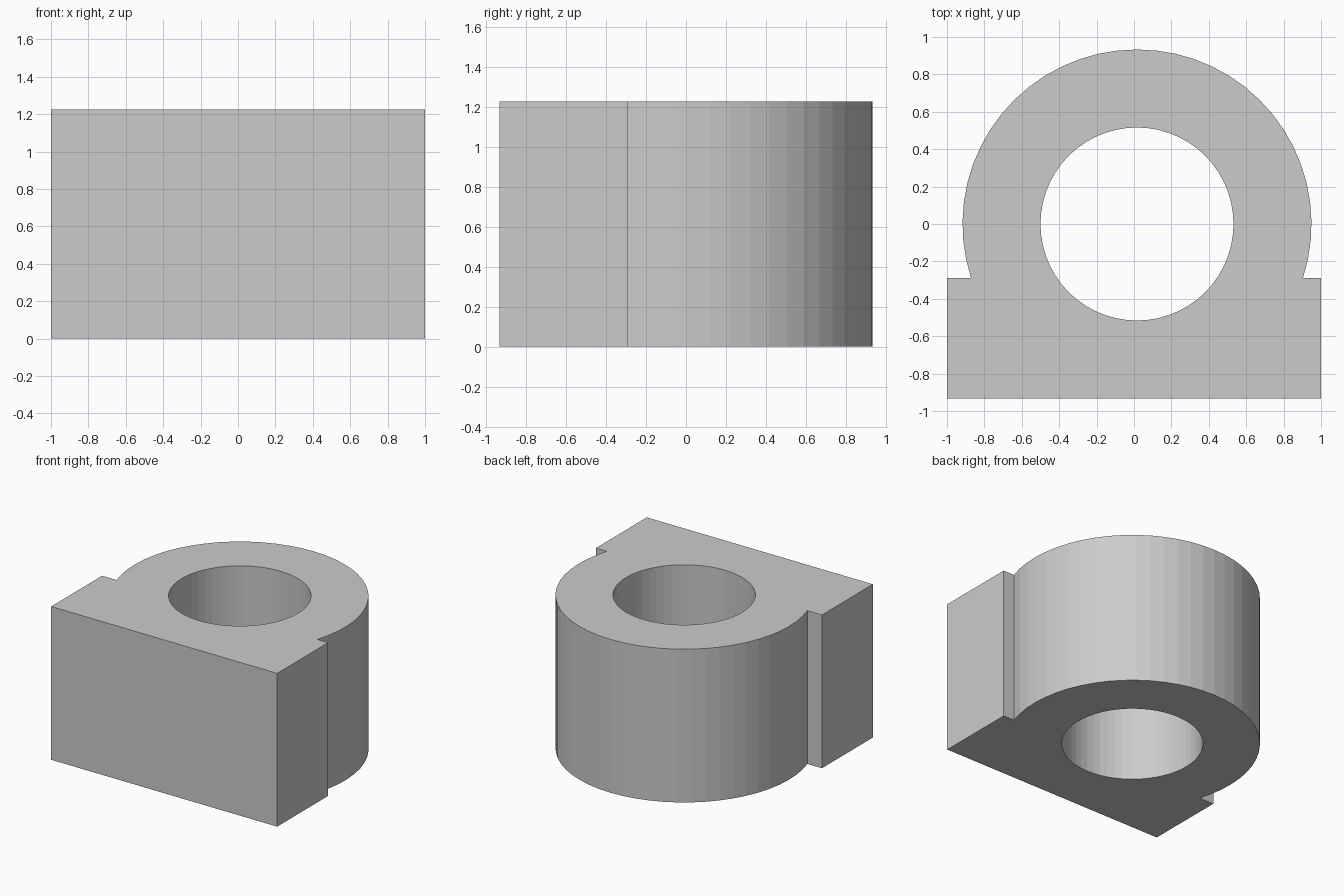
import bpy, bmesh
from math import asin, cos, sin, pi

if "Cube" in bpy.data.objects:
    bpy.data.objects.remove(bpy.data.objects["Cube"])

HEIGHT = 1.226
CX, R_OUT, R_HOLE = 0.016, 0.933, 0.516   # ring centre x and radii
Y_STEP, Y_FRONT = -0.29, -0.933           # foot block back and front


def arc(radius, start, end, steps):
    """Points along an arc about the bore axis, both ends included."""
    return [(CX + radius * cos(start + (end - start) * i / steps),
             radius * sin(start + (end - start) * i / steps))
            for i in range(steps + 1)]


def add_loop(bm, points):
    verts = [bm.verts.new((x, y, 0)) for x, y in points]
    return [bm.edges.new((v, verts[(i + 1) % len(verts)]))
            for i, v in enumerate(verts)]


# Outline: rounded housing running into the wider rectangular foot
join = asin(Y_STEP / R_OUT)
outline = arc(R_OUT, join, pi - join, 34) + [
    (-1, Y_STEP), (-1, Y_FRONT), (1, Y_FRONT), (1, Y_STEP)]
# Round bore
bore = arc(R_HOLE, 0, 2 * pi, 56)[:-1]

# Fill the profile around the bore and extrude it upwards
bm = bmesh.new()
edges = add_loop(bm, outline) + add_loop(bm, bore)
bmesh.ops.triangle_fill(bm, edges=edges, use_beauty=True, normal=(0, 0, 1))
extruded = bmesh.ops.extrude_face_region(bm, geom=bm.faces[:], use_keep_orig=True)
top = [g for g in extruded["geom"] if isinstance(g, bmesh.types.BMVert)]
bmesh.ops.translate(bm, verts=top, vec=(0, 0, HEIGHT))
bmesh.ops.recalc_face_normals(bm, faces=bm.faces[:])

mesh = bpy.data.meshes.new("bearing_block")
bm.to_mesh(mesh)
bm.free()
bpy.context.collection.objects.link(bpy.data.objects.new("bearing_block", mesh))
